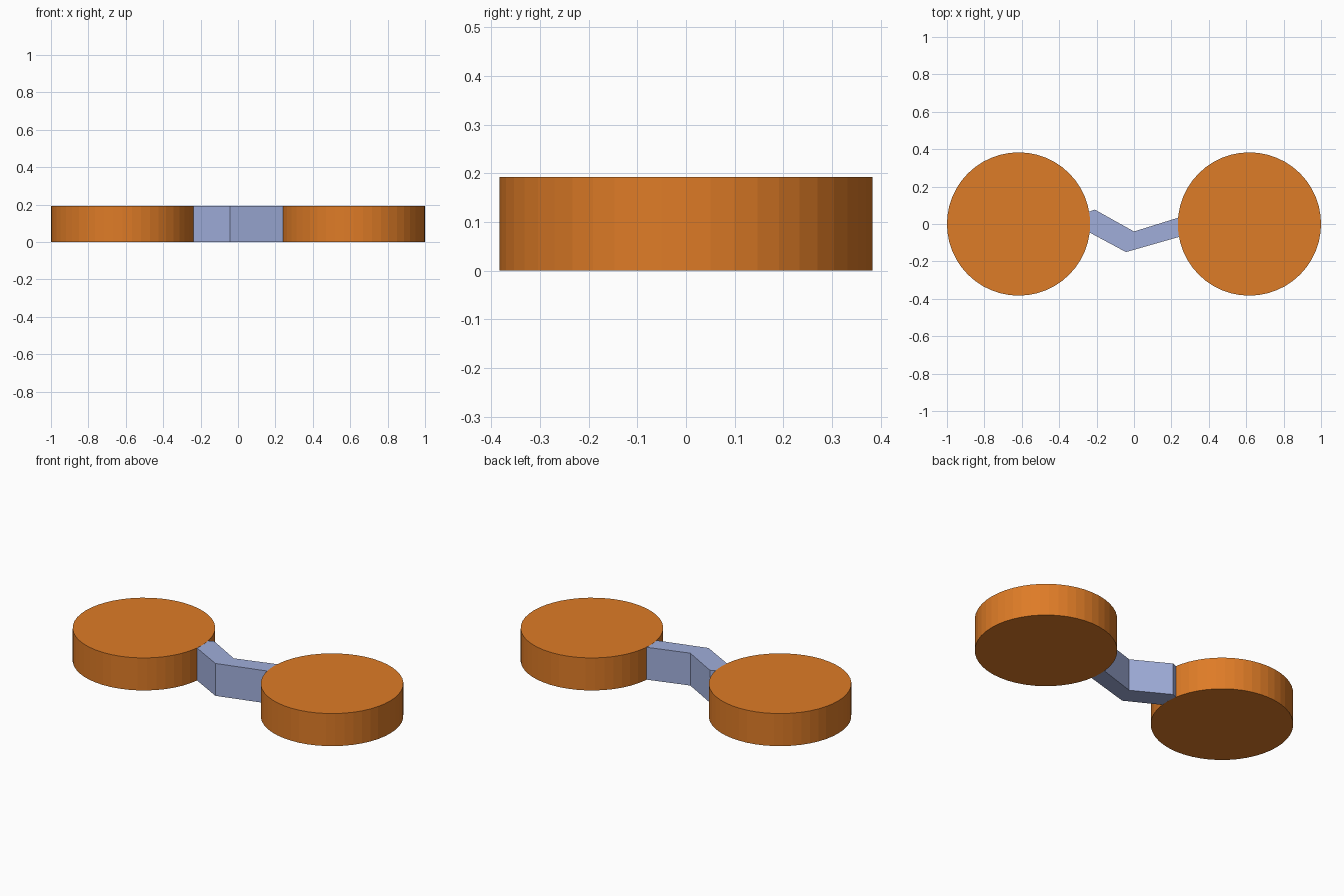
import bpy, bmesh

if "Cube" in bpy.data.objects:
    bpy.data.objects.remove(bpy.data.objects["Cube"])

HEIGHT = 0.193
RADIUS = 0.383
OFFSET = 0.617


def paint(obj, name, rgb):
    mat = bpy.data.materials.new(name)
    mat.diffuse_color = (*rgb, 1)
    mat.use_nodes = True
    mat.node_tree.nodes["Principled BSDF"].inputs["Base Color"].default_value = mat.diffuse_color
    obj.data.materials.append(mat)
    return mat


# Two round end discs, 48 flat sides each
orange = None
for name, side in (("left_disc", -1), ("right_disc", 1)):
    bpy.ops.mesh.primitive_cylinder_add(
        vertices=48, radius=RADIUS, depth=HEIGHT,
        location=(side * OFFSET, 0, HEIGHT / 2))
    disc = bpy.context.object
    disc.name = name
    if orange is None:
        orange = paint(disc, "orange", (0.73, 0.20, 0.02))
    else:
        disc.data.materials.append(orange)

# Bent connecting bar, its ends buried in the discs and
# its faces a hair inside theirs so they do not flicker
outline = [(-0.36, 0.02), (-0.043, -0.15), (0.37, -0.032),
           (0.34, 0.066), (0.0, -0.04), (-0.21, 0.077)]
inset = 0.0005
bm = bmesh.new()
base = bm.faces.new([bm.verts.new((x, y, inset)) for x, y in outline])
top = bmesh.ops.extrude_face_region(bm, geom=[base])["geom"]
bmesh.ops.translate(bm, vec=(0, 0, HEIGHT - 2 * inset),
                    verts=[v for v in top if isinstance(v, bmesh.types.BMVert)])
bmesh.ops.recalc_face_normals(bm, faces=bm.faces)
mesh = bpy.data.meshes.new("bent_connector")
bm.to_mesh(mesh)
bm.free()
bar = bpy.data.objects.new("bent_connector", mesh)
bpy.context.collection.objects.link(bar)
paint(bar, "pale_blue", (0.35, 0.42, 0.70))
